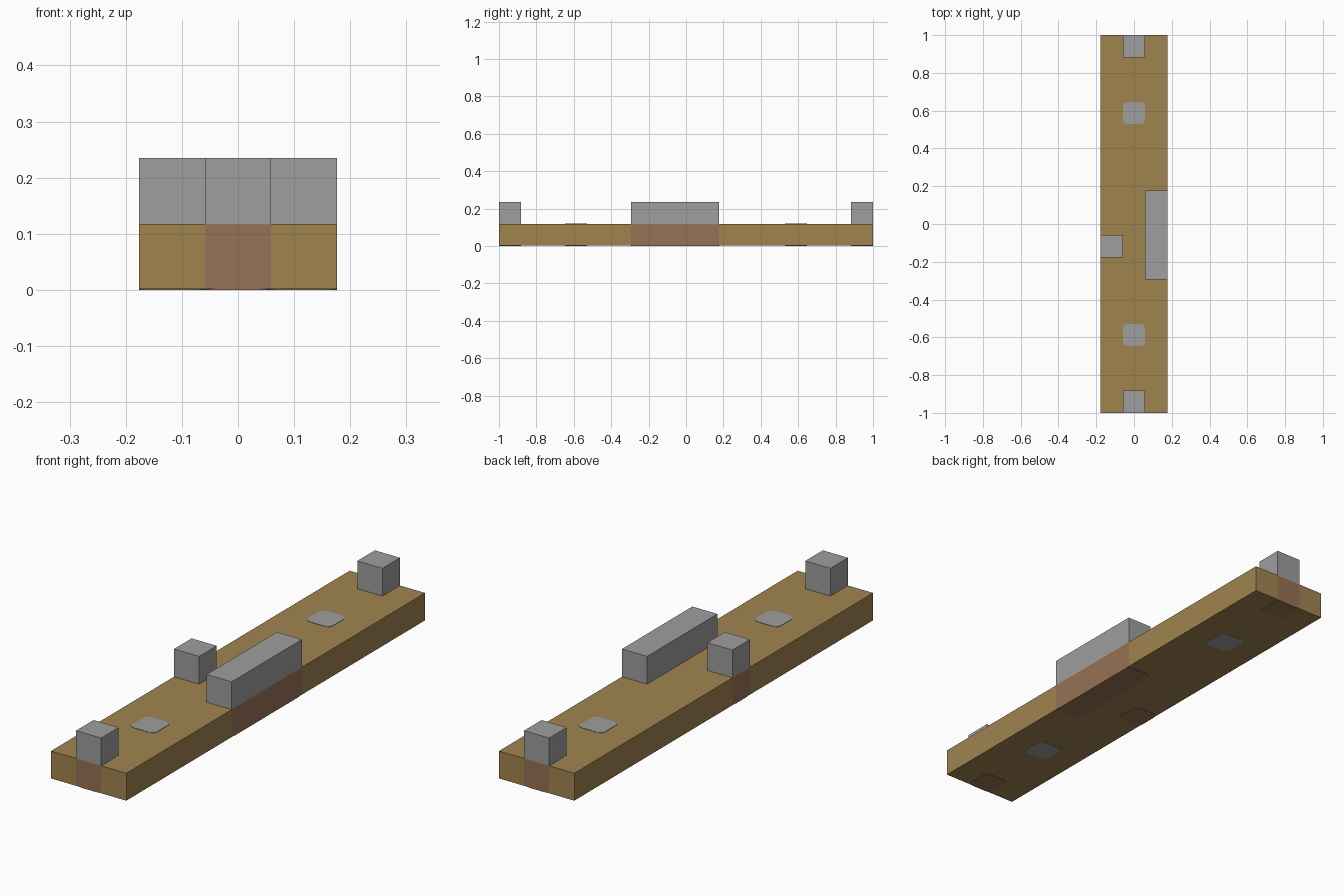
import bpy, bmesh
from mathutils import Matrix, Vector

if "Cube" in bpy.data.objects:
    bpy.data.objects.remove(bpy.data.objects["Cube"])

U = 2 / 17          # one module: the plank is 3 x 17 x 1 modules
PROUD = 0.0015      # how far the painted plates stand out


def material(name, colour):
    m = bpy.data.materials.new(name)
    m.use_nodes = True
    m.diffuse_color = (*colour, 1)
    bsdf = next(n for n in m.node_tree.nodes if n.type == 'BSDF_PRINCIPLED')
    bsdf.inputs["Base Color"].default_value = (*colour, 1)
    return m


wood = material("oak_wood", (0.355, 0.231, 0.078))
stone = material("grey_stone", (0.342, 0.342, 0.342))
clay = material("red_brown_clay", (0.309, 0.167, 0.093))


def box_mesh(lo, hi):
    """Axis-aligned box between two corners."""
    lo, hi = Vector(lo), Vector(hi)
    bm = bmesh.new()
    bmesh.ops.create_cube(bm, size=1, matrix=Matrix.Translation((lo + hi) / 2)
                          @ Matrix.Diagonal((*(hi - lo), 1)))
    return bm


def finish(name, bm, *mats):
    mesh = bpy.data.meshes.new(name)
    bm.to_mesh(mesh)
    bm.free()
    for m in mats:
        mesh.materials.append(m)
    obj = bpy.data.objects.new(name, mesh)
    bpy.context.collection.objects.link(obj)
    return obj


def plate(name, x, y, length, z, mat):
    """Thin plate with clipped corners, one module wide."""
    bm = box_mesh((x - U / 2, y - length / 2, z - PROUD),
                  (x + U / 2, y + length / 2, z + PROUD))
    upright = [e for e in bm.edges
               if abs(e.verts[0].co.z - e.verts[1].co.z) > PROUD]
    bmesh.ops.bevel(bm, geom=upright, offset=0.022, segments=2,
                    profile=0.5, affect='EDGES')
    finish(name, bm, mat)


# Upright blocks: name, centre x, centre y, length along y
blocks = [("front_block", 0, -8 * U, U), ("back_block", 0, 8 * U, U),
          ("right_block", -U, -U, U), ("left_bar", U, -U / 2, 4 * U)]

# Plank, cut into strips so that the sides under the blocks can be clay
bm = box_mesh((-1.5 * U, -1, PROUD), (1.5 * U, 1, U))
cuts = [((x, 0, 0), (1, 0, 0)) for x in (-U / 2, U / 2)]
cuts += [((0, n * U, 0), (0, 1, 0)) for n in (-2.5, -1.5, -0.5, 1.5)]
for co, no in cuts:
    bmesh.ops.bisect_plane(bm, geom=bm.verts[:] + bm.edges[:] + bm.faces[:],
                           plane_co=co, plane_no=no)
bm.normal_update()
for f in bm.faces:
    c = f.calc_center_median()
    under_block = any(abs(c.x - x) < U * 0.51 and abs(c.y - y) < length * 0.51
                      for _, x, y, length in blocks)
    f.material_index = int(abs(f.normal.z) < 0.5 and under_block)
finish("plank", bm, wood, clay)

# Stone blocks on top, each with a clay plate on the underside
for name, x, y, length in blocks:
    bm = box_mesh((x - U / 2, y - length / 2, U),
                  (x + U / 2, y + length / 2, 2 * U))
    finish(name, bm, stone)
    plate(name + "_foot", x, y, length, PROUD, clay)

# Round-cornered stone studs showing through the plank
for side, y in (("front", -5 * U), ("back", 5 * U)):
    plate(side + "_stud_top", 0, y, U, U, stone)
    plate(side + "_stud_bottom", 0, y, U, PROUD, stone)
